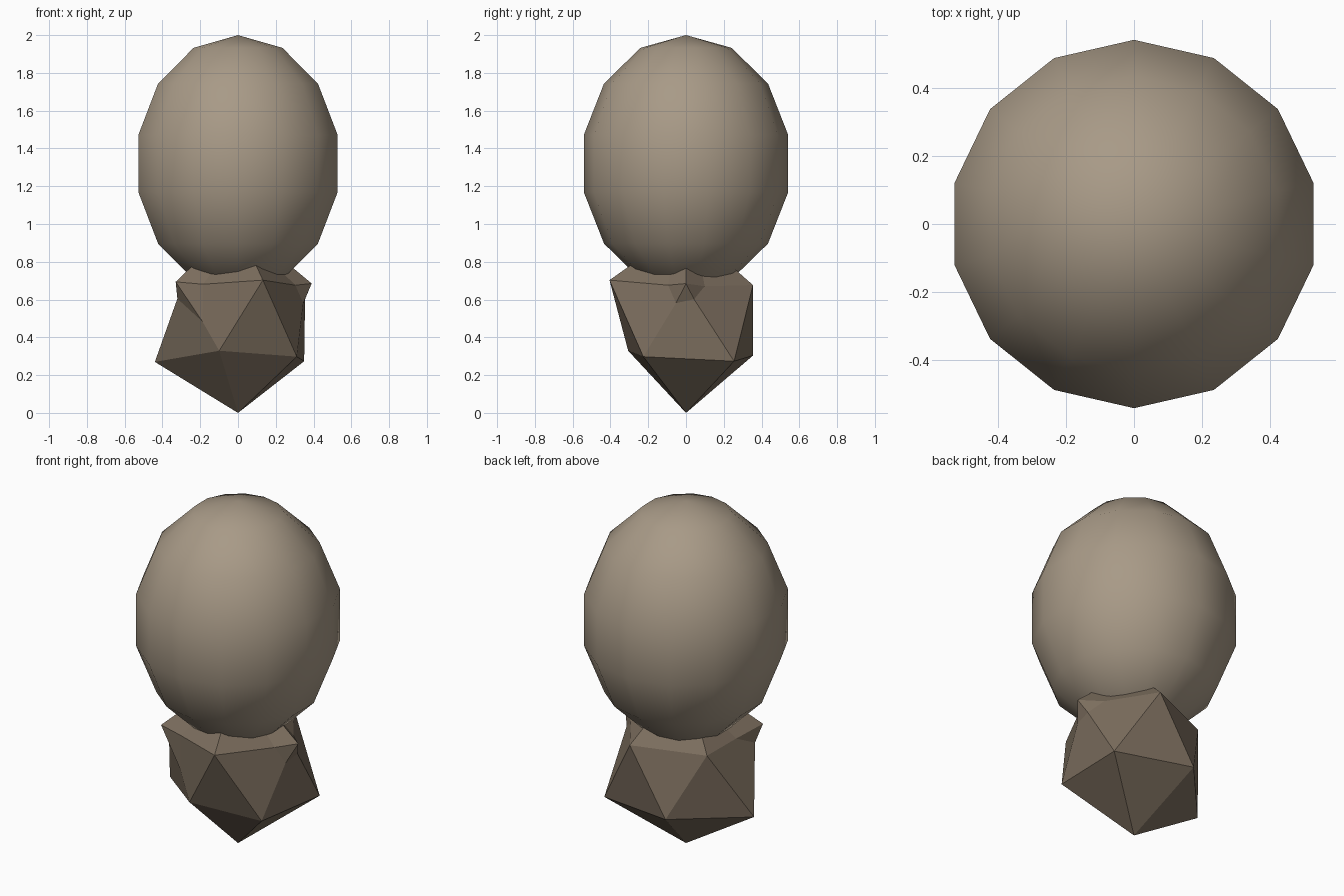
import bpy

if "Cube" in bpy.data.objects:
    bpy.data.objects.remove(bpy.data.objects["Cube"])

def material(name, rgb):
    m = bpy.data.materials.new(name)
    m.diffuse_color = (*rgb, 1.0)
    m.use_nodes = True
    m.node_tree.nodes["Principled BSDF"].inputs["Base Color"].default_value = m.diffuse_color
    return m

pale_tan = material("pale_tan", (0.392, 0.323, 0.242))
dark_brown = material("dark_brown", (0.202, 0.156, 0.112))

# Smooth egg-shaped body on top
bpy.ops.mesh.primitive_uv_sphere_add(segments=14, ring_count=7, radius=1, location=(0, 0, 1.32))
egg = bpy.context.object
egg.name = "egg_body"
egg.scale = (0.555, 0.555, 0.68)
bpy.ops.object.transform_apply(location=False, rotation=False, scale=True)
bpy.ops.object.shade_smooth()
egg.data.materials.append(pale_tan)

# Faceted rocks: each corner is pushed out to its own radius
# (bottom, five lower corners, five upper corners, top)
def rock(name, radii):
    bpy.ops.mesh.primitive_ico_sphere_add(subdivisions=1, radius=1, location=(0, 0, 0.49))
    ob = bpy.context.object
    ob.name = name
    for v, r in zip(ob.data.vertices, radii):
        v.co = v.co.normalized() * r
    bpy.ops.object.shade_flat()
    ob.data.materials.append(dark_brown)

rock("base_rock", [0.49, 0.43, 0.36, 0.492, 0.417, 0.484,
                   0.476, 0.41, 0.381, 0.417, 0.398, 0.50])
# Inner rock whose longer corners poke through the base rock
rock("inner_rock", [0.35, 0.335, 0.333, 0.33, 0.33, 0.338,
                    0.37, 0.456, 0.33, 0.34, 0.436, 0.52])
